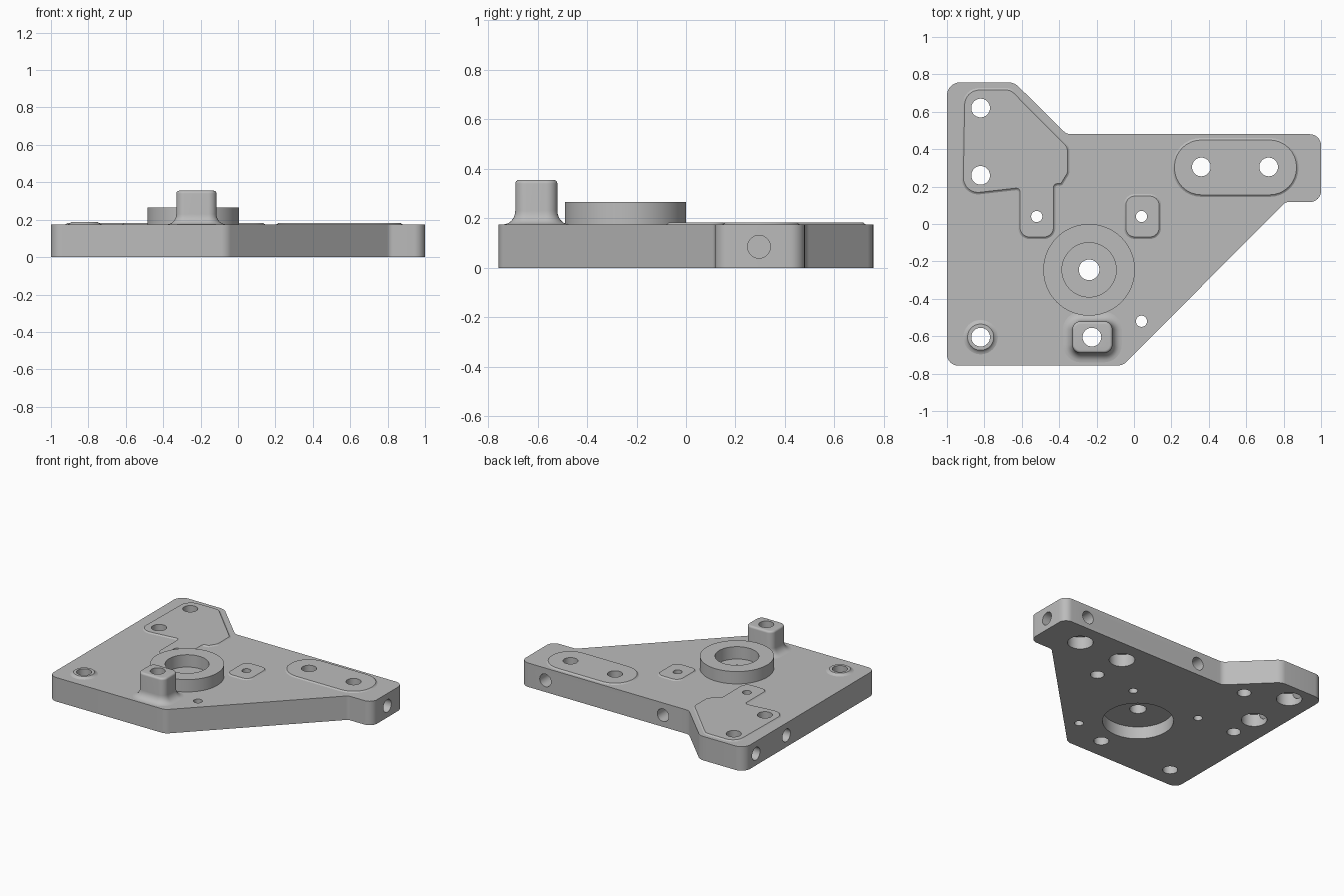
import bpy, bmesh, math
from math import sin, cos, pi
from mathutils import Vector, Matrix

if "Cube" in bpy.data.objects:
    bpy.data.objects.remove(bpy.data.objects["Cube"])

grey = bpy.data.materials.new("machined grey")
grey.use_nodes = True
colour = (0.5, 0.5, 0.5, 1)
grey.diffuse_color = colour
grey.node_tree.nodes["Principled BSDF"].inputs["Base Color"].default_value = colour

TOP = 0.175


def finish(name, bm):
    bmesh.ops.recalc_face_normals(bm, faces=bm.faces)
    mesh = bpy.data.meshes.new(name)
    bm.to_mesh(mesh)
    bm.free()
    mesh.materials.append(grey)
    obj = bpy.data.objects.new(name, mesh)
    bpy.context.collection.objects.link(obj)
    return obj


def skin(bm, rings):
    """Bridge equal loops of points and cap both ends."""
    loops = [[bm.verts.new(p) for p in ring] for ring in rings]
    n = len(loops[0])
    for a, b in zip(loops, loops[1:]):
        for i in range(n):
            j = (i + 1) % n
            bm.faces.new((a[i], a[j], b[j], b[i]))
    bm.faces.new(loops[0][::-1])
    bm.faces.new(loops[-1])


def rounded(corners, steps=8):
    """Points and outward normals of a counter-clockwise polygon with rounded corners."""
    out = []
    for i, (x, y, r) in enumerate(corners):
        p = Vector((x, y))
        a = (p - Vector(corners[i - 1][:2])).normalized()
        b = (Vector(corners[(i + 1) % len(corners)][:2]) - p).normalized()
        turn = math.atan2(a.x * b.y - a.y * b.x, a.dot(b))
        side = 1 if turn > 0 else -1
        normal = Vector((a.y, -a.x))
        start = p - a * r * math.tan(abs(turn) / 2)
        centre = start - normal * r * side
        for k in range(steps + 1):
            n = Matrix.Rotation(turn * k / steps, 2) @ normal
            out.append((centre + n * r * side, n))
    return out


def loft(name, corners, layers):
    """Stack a rounded outline at (offset, height) layers."""
    outline = rounded(corners)
    bm = bmesh.new()
    skin(bm, [[(*(p + n * off), z) for p, n in outline] for off, z in layers])
    return finish(name, bm)


def lathe(bm, x, y, profile, n=48):
    """Solid of revolution about a vertical axis from (radius, height) pairs."""
    skin(bm, [[(x + r * cos(2 * pi * i / n), y + r * sin(2 * pi * i / n), z)
               for i in range(n)] for r, z in profile])


def box(x0, x1, y0, y1, r):
    return [(x0, y0, r), (x1, y0, r), (x1, y1, r), (x0, y1, r)]


# Base plate
plate = loft("base_plate", [
    (-1, -.757, .06), (-.06, -.757, .07), (.81, .117, .04), (1, .117, .06),
    (1, .48, .06), (-.36, .48, .06), (-.64, .757, .08), (-1, .757, .07)],
    [(0, 0), (0, TOP)])

# Thin raised pads with sloping edges
pad_layers = [(0, TOP - .01), (0, TOP), (-.006, TOP + .003), (-.011, TOP + .008)]
pads = [
    loft("corner_pad", [
        (-.925, .147, .09), (-.62, .182, .01), (-.62, -.08, .06), (-.42, -.08, .06),
        (-.42, .205, .01), (-.385, .205, .02), (-.345, .27, .05), (-.345, .415, .06),
        (-.655, .727, .07), (-.915, .727, .09)], pad_layers),
    loft("long_pad", box(.205, .88, .145, .46, .155), pad_layers),
    loft("small_pad", box(-.055, .145, -.08, .16, .06), pad_layers)]

# Rectangular post with a flared foot and softened top
quarter = [pi / 2 * i / 6 for i in range(7)]
post = loft("post", box(-.33, -.115, -.69, -.52, .045),
            [(.05, TOP - .01)]
            + [(.05 - .05 * sin(t), TOP + .055 - .055 * cos(t)) for t in quarter]
            + [(.015 * cos(t) - .015, .34 + .015 * sin(t)) for t in quarter])

# Low corner boss with a flared foot
bm = bmesh.new()
lathe(bm, -.82, -.605, [(.092, TOP - .01), (.092, TOP), (.082, TOP + .003),
                        (.075, TOP + .009), (.07, TOP + .014)])
boss = finish("corner_boss", bm)

# Bearing ring
HUB = (-.24, -.245)
bm = bmesh.new()
lathe(bm, *HUB, [(.245, TOP - .01), (.245, .265)], 96)
ring = finish("bearing_ring", bm)

# Vertical hole cutters
bm = bmesh.new()
for x, y in [(-.82, .62), (-.82, .26), (.36, .305), (.72, .305)]:
    lathe(bm, x, y, [(.085, -.1), (.085, .09), (.05, .09), (.05, .5)])
for x, y in [(-.82, -.605), (-.225, -.605)]:
    lathe(bm, x, y, [(.05, -.1), (.05, .5)])
for x, y in [(-.52, .04), (.04, .04), (.04, -.52)]:
    lathe(bm, x, y, [(.03, -.1), (.03, .5)], 32)
for x, y in [(.36, .05), (-.54, .49), (-.82, .05)]:
    lathe(bm, x, y, [(.046, -.1), (.046, .12)])
lathe(bm, *HUB, [(.235, -.1), (.235, .09), (.055, .09), (.055, TOP),
                 (.145, TOP), (.145, .5)], 96)
vertical = finish("vertical_cutter", bm)

# Side hole cutters, drilled into the plate edges
bm = bmesh.new()
for x, y, dx, dy in [(1, .295, -1, 0), (-1, .62, 1, 0), (-1, .27, 1, 0),
                     (.8, .48, 0, -1), (-.15, .48, 0, -1)]:
    d, side = Vector((dx, dy, 0)), Vector((-dy, dx, 0))
    rings = []
    for depth in (-.1, .13):
        c = Vector((x, y, .085)) + d * depth
        rings.append([c + .046 * (side * cos(a) + Vector((0, 0, sin(a))))
                      for a in [2 * pi * i / 40 for i in range(40)]])
    skin(bm, rings)
sideways = finish("side_cutter", bm)


def cut(obj, cutter):
    mod = obj.modifiers.new("holes", 'BOOLEAN')
    mod.operation = 'DIFFERENCE'
    mod.solver = 'EXACT'
    mod.object = cutter
    bpy.context.view_layer.objects.active = obj
    bpy.ops.object.modifier_apply(modifier=mod.name)


parts = [plate, post, boss, ring] + pads
for part in parts:
    cut(part, vertical)
cut(plate, sideways)
for cutter in (vertical, sideways):
    bpy.data.objects.remove(cutter)

# Smooth rounded walls while keeping crisp edges
bpy.ops.object.select_all(action='DESELECT')
for part in parts:
    part.select_set(True)
bpy.context.view_layer.objects.active = plate
bpy.ops.object.shade_smooth_by_angle(angle=math.radians(30))
